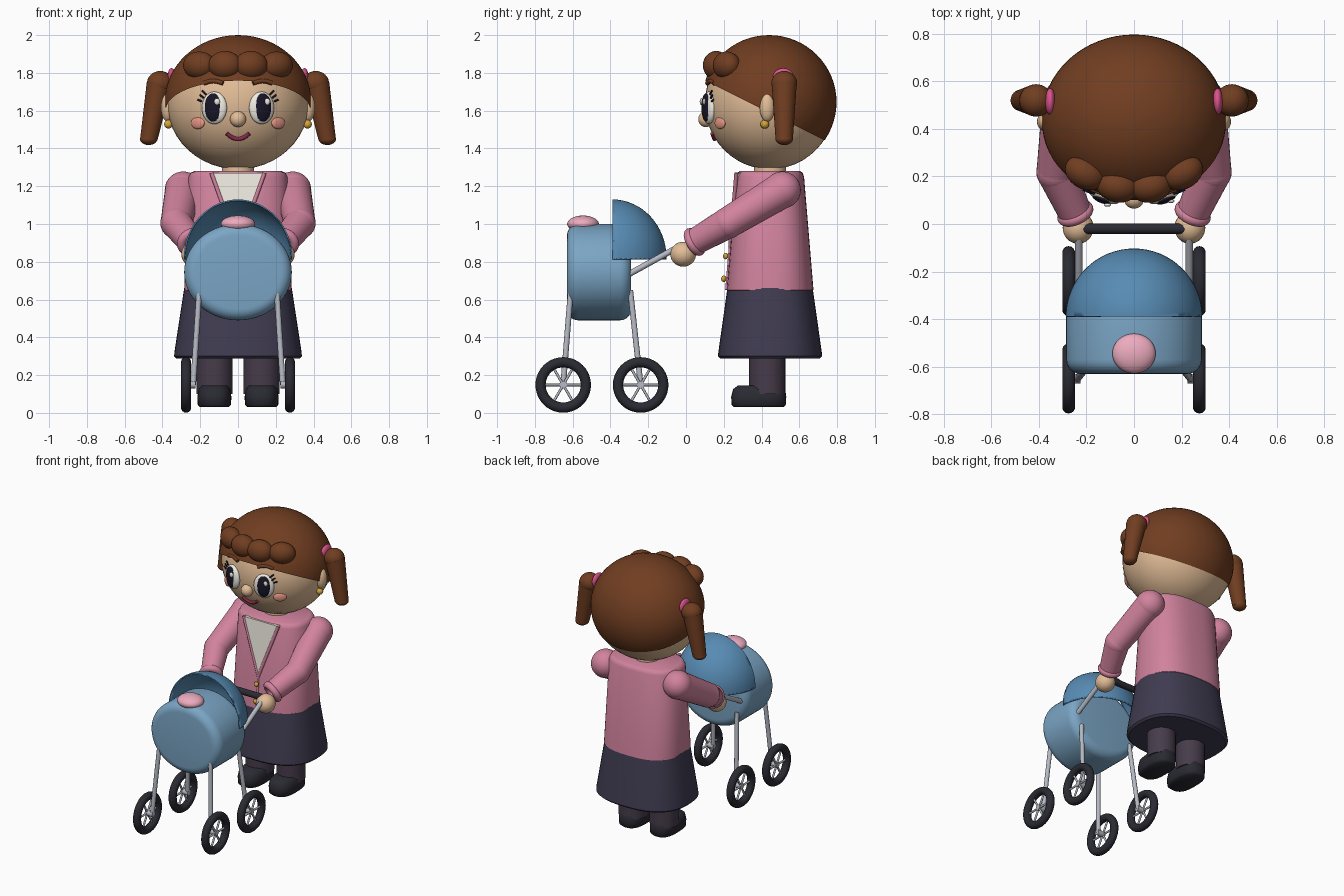
import bpy, bmesh, math
from mathutils import Vector, Matrix

if "Cube" in bpy.data.objects:
    bpy.data.objects.remove(bpy.data.objects["Cube"])

def mat(name, r, g, b):
    m = bpy.data.materials.new(name)
    m.diffuse_color = [(c / 255) ** 2.2 for c in (r, g, b)] + [1]
    m.use_nodes = True
    m.node_tree.nodes["Principled BSDF"].inputs["Base Color"].default_value = m.diffuse_color
    return m

SKIN, HAIR = mat("skin", 226, 188, 150), mat("hair", 112, 64, 38)
PINK, NAVY = mat("jacket_pink", 208, 130, 156), mat("skirt_navy", 66, 62, 82)
TIGHT, BLACK = mat("tights", 72, 62, 76), mat("black", 46, 46, 54)
WHITE, DARK = mat("white", 240, 236, 226), mat("pupil", 30, 28, 44)
GOLD, LIP = mat("gold", 214, 164, 60), mat("lip", 140, 46, 76)
BLUSH, TIE = mat("blush", 232, 150, 132), mat("tie_pink", 220, 84, 140)
BLUE, HOOD = mat("pram_blue", 122, 164, 196), mat("hood_blue", 88, 138, 178)
METAL, PILLOW = mat("metal", 180, 184, 194), mat("pillow_pink", 236, 170, 190)

def finish(name, bm, m, angle=40):
    bmesh.ops.recalc_face_normals(bm, faces=bm.faces)
    me = bpy.data.meshes.new(name)
    bm.to_mesh(me)
    bm.free()
    o = bpy.data.objects.new(name, me)
    bpy.context.collection.objects.link(o)
    me.materials.append(m)
    bpy.ops.object.select_all(action='DESELECT')
    o.select_set(True)
    bpy.context.view_layer.objects.active = o
    bpy.ops.object.shade_smooth_by_angle(angle=math.radians(angle))
    return o

def ball(name, c, r, m, rot_z=0, cuts=(), seg=32):
    """Ellipsoid; each cut is (point, normal) and removes the normal side."""
    bm = bmesh.new()
    bmesh.ops.create_uvsphere(bm, u_segments=seg, v_segments=seg // 2, radius=1)
    bm.transform(Matrix.Translation(c) @ Matrix.Rotation(rot_z, 4, 'Z') @ Matrix.Diagonal((*r, 1)))
    for p, n in cuts:
        bmesh.ops.bisect_plane(bm, geom=bm.verts[:] + bm.edges[:] + bm.faces[:],
                               plane_co=p, plane_no=n, clear_outer=True)
    return finish(name, bm, m)

def rod(name, a, b, r1, m, r2=None, seg=20):
    a, b = Vector(a), Vector(b)
    bm = bmesh.new()
    bmesh.ops.create_cone(bm, cap_ends=True, segments=seg, radius1=r1,
                          radius2=r1 if r2 is None else r2, depth=(b - a).length)
    bm.transform(Matrix.Translation((a + b) / 2) @ (b - a).to_track_quat('Z', 'Y').to_matrix().to_4x4())
    return finish(name, bm, m)

def loft(name, rings, m, n=2.0, seg=48, axis='Z', power=40):
    """Capped superellipse rings: (centre u, centre v, half u, half v, position on axis)."""
    bm = bmesh.new()
    loops = []
    for cu, cv, ru, rv, w in rings:
        vs = []
        for i in range(seg):
            t = 2 * math.pi * i / seg
            c, s = math.cos(t), math.sin(t)
            u = cu + ru * math.copysign(abs(c) ** (2 / n), c)
            v = cv + rv * math.copysign(abs(s) ** (2 / n), s)
            vs.append(bm.verts.new((u, v, w) if axis == 'Z' else (u, w, v)))
        loops.append(vs)
    for A, B in zip(loops, loops[1:]):
        for i in range(seg):
            bm.faces.new((A[i], A[(i + 1) % seg], B[(i + 1) % seg], B[i]))
    bm.faces.new(loops[0])
    bm.faces.new(loops[-1])
    return finish(name, bm, m, power)

def torus(name, c, axis, R, r, m, seg=40, sides=14):
    bpy.ops.mesh.primitive_torus_add(location=c, major_radius=R, minor_radius=r,
                                     major_segments=seg, minor_segments=sides)
    o = bpy.context.object
    o.name = name
    o.rotation_euler = Vector(axis).to_track_quat('Z', 'Y').to_euler()
    o.data.materials.append(m)
    bpy.ops.object.shade_smooth()
    return o

def tube(name, pts, r, m):
    cu = bpy.data.curves.new(name, 'CURVE')
    cu.dimensions = '3D'
    cu.bevel_depth, cu.bevel_resolution, cu.use_fill_caps = r, 3, True
    sp = cu.splines.new('POLY')
    sp.points.add(len(pts) - 1)
    for p, q in zip(sp.points, pts):
        p.co = (*q, 1)
    cu.materials.append(m)
    o = bpy.data.objects.new(name, cu)
    bpy.context.collection.objects.link(o)
    return o

def face_y(x, z):
    return .445 - .345 * math.sqrt(1 - (x / .375) ** 2 - ((z - 1.64) / .35) ** 2)

def on_face(x, z, out=0):
    return (x, face_y(x, z) - out, z)

def chest_y(z):
    return .265 - (1.25 - z) * .05 / .6

# head, hair cap, nose, neck
ball("head", (0, .445, 1.64), (.375, .345, .35), SKIN, seg=48)
ball("hair_cap", (0, .44, 1.645), (.388, .357, .355), HAIR, seg=64,
     cuts=[((0, .1, 1.76), (0, -.5, -1))])
ball("nose", (0, .105, 1.555), (.042, .04, .042), SKIN)
rod("neck", (0, .445, 1.24), (0, .445, 1.36), .085, SKIN, seg=32)
# smile
tube("mouth", [on_face(.06 * t, 1.45 + .03 * t * t, .004) for t in [i / 6 - 1 for i in range(13)]], .011, LIP)

# torso, skirt
loft("jacket", [(0, .445, .23, .16, 1.28), (0, .445, .25, .172, 1.272), (0, .445, .262, .18, 1.25),
                (0, .445, .285, .23, .65), (0, .445, .27, .21, .64)], PINK, 2.6)
loft("skirt", [(0, .445, .285, .226, .66), (0, .445, .337, .274, .32), (0, .445, .338, .276, .3),
               (0, .445, .325, .262, .287)], NAVY, 2.5)
# shirt front wedge, lapels, seam, buttons
bm = bmesh.new()
tri = [(-.14, 1.27), (.14, 1.27), (0, .88)]
front = [bm.verts.new((x, chest_y(z) - .006, z)) for x, z in tri]
back = [bm.verts.new((x, chest_y(z) + .05, z)) for x, z in tri]
bm.faces.new(front)
bm.faces.new(back)
for i in range(3):
    bm.faces.new((front[i], front[i - 1], back[i - 1], back[i]))
finish("shirt_front", bm, WHITE)
for s in (-1, 1):
    tube("lapel", [(s * .14, chest_y(1.27), 1.27), (0, chest_y(.88), .88)], .011, PINK)
tube("jacket_seam", [(0, chest_y(.88), .88), (0, chest_y(.65), .65)], .008, PINK)
for z in (.83, .71):
    ball("button", (0, chest_y(z) - .02, z), (.017, .014, .017), GOLD, seg=16)

for s in (-1, 1):
    # fringe
    ball("fringe_inner", (s * .068, .16, 1.84), (.09, .07, .076), HAIR, s * .15)
    ball("fringe_outer", (s * .205, .215, 1.84), (.09, .068, .073), HAIR, s * .5)
    # eyes and lashes
    ball("eye_white", on_face(s * .125, 1.615), (.07, .03, .086), WHITE, s * .36)
    ball("pupil", on_face(s * .133, 1.617, .018), (.046, .018, .075), DARK, s * .36)
    ball("eye_glint", on_face(s * .133 + .022, 1.648, .035), (.015, .008, .018), WHITE, seg=16)
    for k in range(3):
        x, z = s * (.168 + .012 * k), 1.685 - .018 * k
        tube("eyelash", [on_face(x, z, .012), on_face(x + s * .022, z + .022 - .006 * k, .018)], .005, DARK)
    tube("eyebrow", [on_face(s * (.08 + .1 * t), 1.745 + .012 * math.sin(math.pi * t), .012)
                     for t in [i / 6 for i in range(7)]], .012, HAIR)
    ball("cheek", on_face(s * .213, 1.535), (.044, .014, .032), BLUSH, s * .65)
    # ears and earrings
    ball("ear", (s * .372, .43, 1.617), (.036, .04, .075), SKIN)
    ball("earring", (s * .368, .417, 1.528), (.023, .023, .023), GOLD, seg=20)
    # pigtails
    ball("hair_tie", (s * .352, .515, 1.775), (.022, .056, .05), TIE)
    ball("pigtail_top", (s * .412, .52, 1.745), (.07, .068, .065), HAIR)
    rod("pigtail", (s * .418, .52, 1.74), (s * .472, .52, 1.45), .066, HAIR, .046, seg=28)
    ball("pigtail_tip", (s * .473, .52, 1.45), (.046, .046, .032), HAIR)
    # arms
    sh, el, wr = (s * .29, .51, 1.18), (s * .327, .22, 1.005), (s * .247, .045, .905)
    ball("shoulder", sh, (.098,) * 3, PINK)
    rod("upper_arm", sh, el, .096, PINK, .083, seg=32)
    ball("elbow", el, (.084,) * 3, PINK)
    rod("forearm", el, wr, .083, PINK, .07, seg=32)
    torus("cuff", wr, Vector(el) - Vector(wr), .056, .024, PINK)
    ball("hand", (s * .235, -.015, .84), (.065, .068, .066), SKIN)
    # legs and shoes
    rod("leg", (s * .125, .43, .1), (s * .125, .43, .4), .096, TIGHT, seg=32)
    loft("shoe", [(s * .125, .385, .075, .13, .03), (s * .125, .385, .088, .143, .042),
                  (s * .125, .385, .09, .146, .085), (s * .125, .387, .084, .138, .125),
                  (s * .125, .39, .066, .115, .145)], BLACK, 2.6, 32, power=60)
    # pram push rods
    rod("push_rod", (s * .232, -.31, .73), (s * .232, -.02, .89), .016, METAL)
    # pram legs and wheels
    for y, top in ((-.65, -.61), (-.24, -.295)):
        rod("pram_leg", (s * .237, y, .15), (s * .205, top, .65), .015, METAL, seg=16)
        rod("axle", (s * .225, y, .15), (s * .285, y, .15), .02, METAL, seg=16)
        wheel = torus("tyre", (s * .275, y, .148), (1, 0, 0), .12, .027, BLACK)
        for k in range(3):
            d = Vector((0, math.cos(k * math.pi / 3), math.sin(k * math.pi / 3))) * .105
            c = Vector((s * .275, y, .148))
            rod("spoke", c - d, c + d, .007, METAL, seg=10)

# pram tub with rounded ends
prof = [(math.sin(a) * .06, (1 - math.cos(a)) * .06) for a in [i * math.pi / 12 for i in range(7)]]
rings = [(0, .745, .225 + o, .195 + o, -.63 + .06 - math.sqrt(max(0, .0036 - o * o))) for o, _ in prof]
rings += [(0, .745, .225 + o, .195 + o, -.29 - .06 + math.sqrt(max(0, .0036 - o * o))) for o, _ in reversed(prof)]
loft("pram_tub", rings, BLUE, 2.0, 56, 'Y')
# hood: open quarter shell
hood = ball("pram_hood", (0, -.39, .82), (.287, .287, .31), HOOD, seg=64,
            cuts=[((0, -.39, .82), (0, -1, 0)), ((0, -.39, .82), (0, 0, -1))])
sol = hood.modifiers.new("thickness", 'SOLIDIFY')
sol.thickness = .008
# pillow and handle bar
ball("pillow", (0, -.545, 1.0), (.091, .084, .045), PILLOW)
rod("handle_bar", (-.24, -.02, .88), (.24, -.02, .88), .022, BLACK)
